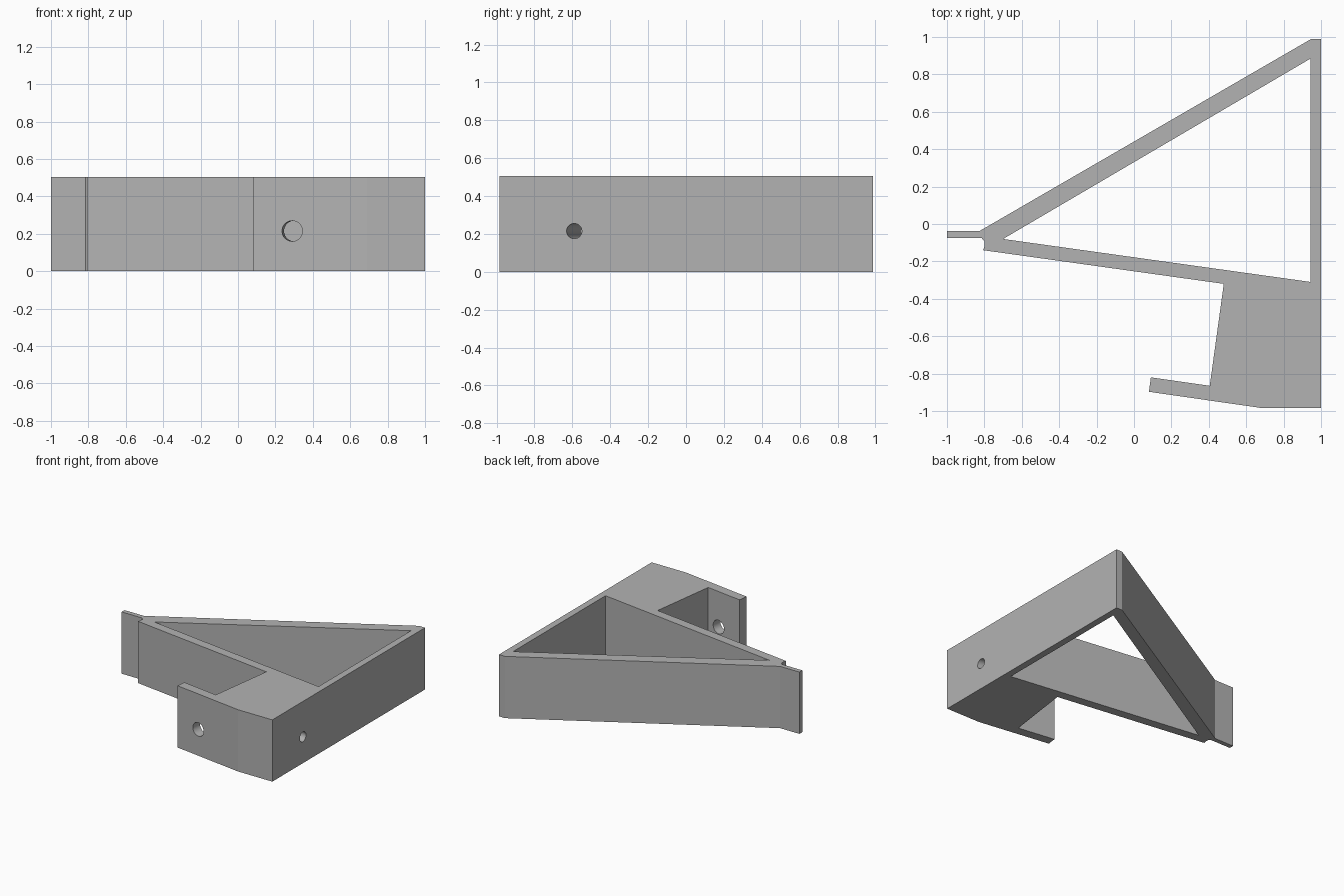
import bpy, bmesh
from mathutils import Vector

cube = bpy.data.objects.get("Cube")
if cube:
    bpy.data.objects.remove(cube, do_unlink=True)

HEIGHT = 0.505
HOLE_Z = 0.215

grey = bpy.data.materials.new("plain grey")
grey.use_nodes = True
colour = (0.45, 0.45, 0.45, 1)
grey.diffuse_color = colour
grey.node_tree.nodes["Principled BSDF"].inputs["Base Color"].default_value = colour


def prism(name, outline, bottom, top):
    """Extrude a flat outline straight up."""
    bm = bmesh.new()
    face = bm.faces.new([bm.verts.new((x, y, bottom)) for x, y in outline])
    new = bmesh.ops.extrude_face_region(bm, geom=[face])["geom"]
    verts = [g for g in new if isinstance(g, bmesh.types.BMVert)]
    bmesh.ops.translate(bm, vec=(0, 0, top - bottom), verts=verts)
    bmesh.ops.recalc_face_normals(bm, faces=bm.faces)
    mesh = bpy.data.meshes.new(name)
    bm.to_mesh(mesh)
    bm.free()
    mesh.materials.append(grey)
    obj = bpy.data.objects.new(name, mesh)
    bpy.context.collection.objects.link(obj)
    return obj


def drill(name, centre, axis, radius, length):
    """Round cutter lying along an axis."""
    bpy.ops.mesh.primitive_cylinder_add(vertices=32, radius=radius, depth=length, location=centre)
    obj = bpy.context.object
    obj.name = name
    obj.rotation_mode = 'QUATERNION'
    obj.rotation_quaternion = Vector(axis).to_track_quat('Z', 'Y')
    obj.data.materials.append(grey)
    return obj


def cut(target, cutter):
    """Subtract the cutter and discard it."""
    cutter.hide_render = True
    mod = target.modifiers.new("cut", 'BOOLEAN')
    mod.operation = 'DIFFERENCE'
    mod.solver = 'EXACT'
    mod.object = cutter
    bpy.ops.object.select_all(action='DESELECT')
    bpy.context.view_layer.objects.active = target
    target.select_set(True)
    bpy.ops.object.modifier_apply(modifier=mod.name)
    bpy.data.objects.remove(cutter, do_unlink=True)


# Bracket: thin tongue, triangular frame, solid corner block and clip arm
outline = [
    (-1, -0.037), (-1, -0.075), (-0.815, -0.075), (-0.8, -0.092),
    (-0.8, -0.122), (-0.807, -0.14), (0.48, -0.32), (0.405, -0.865),
    (0.09, -0.82), (0.08, -0.897), (0.69, -0.985), (1, -0.985),
    (1, 0.988), (0.945, 0.988), (-0.825, -0.037),
]
bracket = prism("bracket", outline, 0, HEIGHT)

# Triangular opening
cut(bracket, prism("opening", [(-0.7, -0.08), (0.945, -0.31), (0.945, 0.885)], -0.1, HEIGHT + 0.1))

# Screw hole through the clip arm, and a finer one through the block
cut(bracket, drill("arm_hole", (0.295, -0.89, HOLE_Z), (0.14, 0.99, 0), 0.055, 0.3))
cut(bracket, drill("block_hole", (0.73, -0.552, HOLE_Z), (-0.99, 0.14, 0), 0.04, 0.8))

bpy.ops.object.shade_smooth_by_angle(angle=0.5)
# Keep the flat bends crisp; only the drilled walls are smooth
for p in bracket.data.polygons:
    c, n = p.center, p.normal
    p.use_smooth = abs(n.z) < 0.999 and abs(c.z - HOLE_Z) < 0.06 and p.area < 0.02
